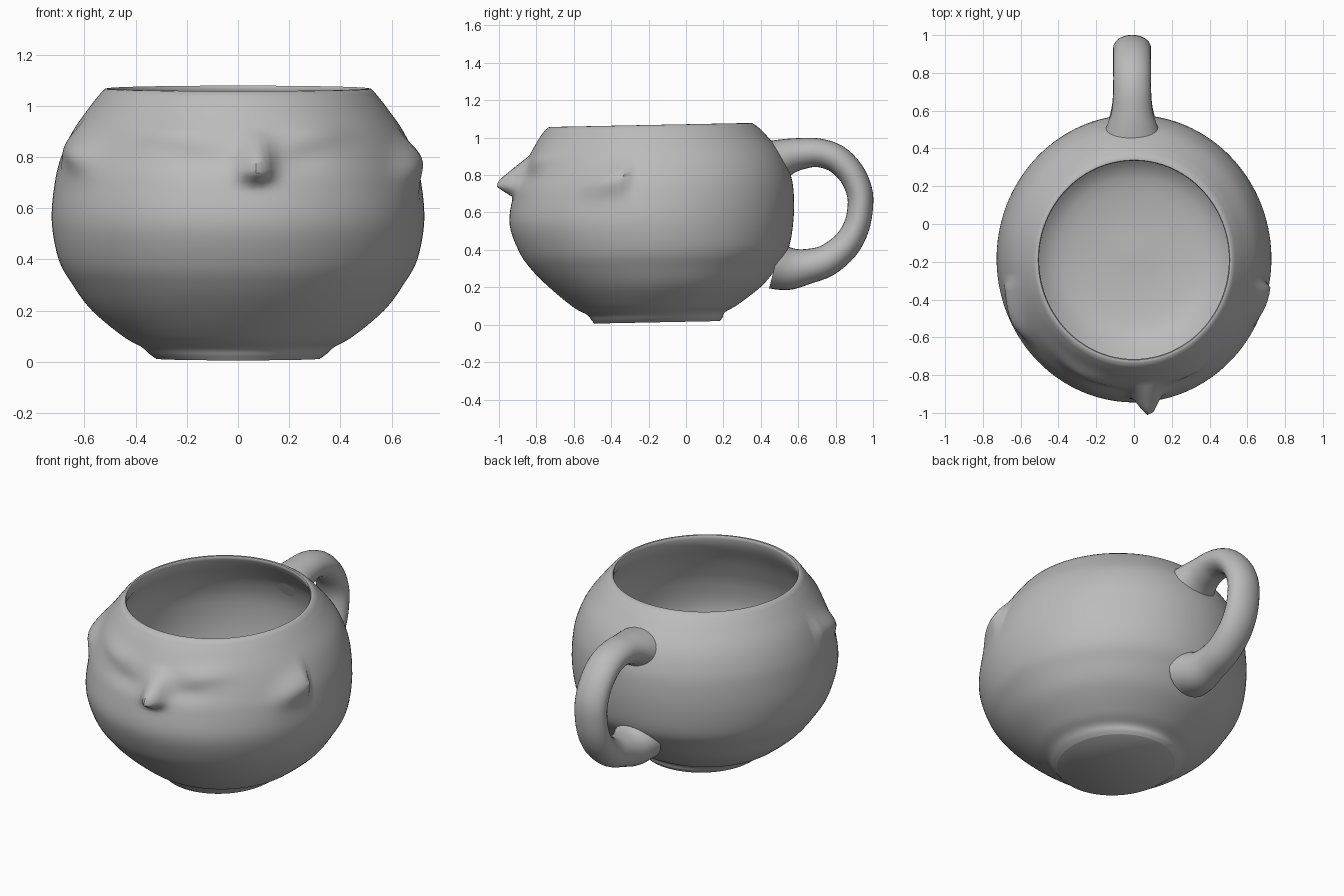
import bpy, bmesh
from math import sin, cos, pi, exp
from mathutils import Vector

if "Cube" in bpy.data.objects:
    bpy.data.objects.remove(bpy.data.objects["Cube"])

# Single clay colour
clay = bpy.data.materials.new("grey clay")
clay.use_nodes = True
colour = (0.5, 0.5, 0.5, 1)
clay.diffuse_color = colour
clay.node_tree.nodes["Principled BSDF"].inputs["Base Color"].default_value = colour


def smooth_rows(rows, steps):
    """Catmull-Rom interpolation through tuples of numbers."""
    pts = [Vector(r) for r in rows]
    out = []
    for i in range(len(pts) - 1):
        a, b = pts[max(i - 1, 0)], pts[i]
        c, d = pts[i + 1], pts[min(i + 2, len(pts) - 1)]
        for k in range(steps):
            t = k / steps
            out.append(0.5 * (2 * b + (c - a) * t + (2 * a - 5 * b + 4 * c - d) * t * t
                              + (3 * b - a - 3 * c + d) * t ** 3))
    return out + [pts[-1]]


def loft(name, rings, angle):
    """Skin a list of closed rings and cap both ends."""
    bm = bmesh.new()
    loops = [[bm.verts.new(p) for p in ring] for ring in rings]
    n = len(loops[0])
    for low, high in zip(loops, loops[1:]):
        for i in range(n):
            j = (i + 1) % n
            bm.faces.new((low[i], low[j], high[j], high[i]))
    bm.faces.new(loops[0][::-1])
    bm.faces.new(loops[-1])
    bmesh.ops.recalc_face_normals(bm, faces=bm.faces)
    mesh = bpy.data.meshes.new(name)
    bm.to_mesh(mesh)
    bm.free()
    obj = bpy.data.objects.new(name, mesh)
    bpy.context.collection.objects.link(obj)
    mesh.materials.append(clay)
    bpy.ops.object.select_all(action='DESELECT')
    obj.select_set(True)
    bpy.context.view_layer.objects.active = obj
    bpy.ops.object.shade_smooth_by_angle(angle=angle)
    return obj


# Pot outline: height, half width, front y, back y
outline = [
    (0.012, 0.32, -0.49, 0.18), (0.03, 0.345, -0.505, 0.195),
    (0.06, 0.38, -0.53, 0.21), (0.1, 0.45, -0.6, 0.28),
    (0.2, 0.57, -0.72, 0.41), (0.3, 0.645, -0.82, 0.49),
    (0.4, 0.7, -0.89, 0.55), (0.55, 0.727, -0.943, 0.575),
    (0.7, 0.715, -0.925, 0.575), (0.8, 0.69, -0.89, 0.555),
    (0.9, 0.645, -0.845, 0.51), (1.0, 0.575, -0.79, 0.43),
    (1.05, 0.535, -0.755, 0.38)]
rim = [(1.066, 0.52, -0.735, 0.355), (1.062, 0.503, -0.715, 0.335)]
wall = 0.06
lining = [(z, w - wall, f + wall, b - wall)
          for z, w, f, b in reversed(outline) if 0.15 < z < 1.02]
floor = [(0.13, 0.4, -0.55, 0.25), (0.1, 0.2, -0.35, 0.05), (0.1, 0.02, -0.17, -0.13)]

# Soft facial swellings: x, z, height, x spread, z spread
swellings = [(-0.61, 0.82, 0.045, 0.06, 0.07), (0.67, 0.79, 0.045, 0.05, 0.09),
             (0.3, 0.9, 0.02, 0.12, 0.05), (-0.25, 0.9, 0.02, 0.14, 0.05),
             (0.25, 0.8, -0.012, 0.09, 0.04), (-0.15, 0.8, -0.012, 0.1, 0.04)]


def face_height(x, z):
    h = sum(a * exp(-((x - cx) / sx) ** 2 - ((z - cz) / sz) ** 2)
            for cx, cz, a, sx, sz in swellings)
    # Nose ramps out downwards, then tucks back under its tip
    ramp = min((0.92 - z) / 0.13, (z - 0.695) / 0.06, 1)
    if ramp > 0:
        h += 0.112 * ramp * exp(-((x - 0.07) / 0.055) ** 2)
    return h


def pot_ring(row, outside, n=144):
    z, w, front, back = row
    mid, depth = (front + back) / 2, (back - front) / 2
    ring = []
    for i in range(n):
        a = 2 * pi * i / n
        x, y = w * cos(a), mid + depth * sin(a)
        if outside and sin(a) < -0.2:
            h = face_height(x, z)
            x, y = x + h * cos(a), y + h * sin(a)
        ring.append((x, y, z + 0.02 * (y + 0.2)))
    return ring


outer = smooth_rows(outline, 6)
inner = smooth_rows(rim + lining + floor, 3)
loft("pot_body", [pot_ring(r, True) for r in outer] + [pot_ring(r, False) for r in inner], 0.9)

# Handle path: y, z, half width, half thickness
path = [
    (0.47, 0.87, 0.155, 0.12), (0.53, 0.895, 0.13, 0.1), (0.6, 0.912, 0.108, 0.086),
    (0.7, 0.92, 0.1, 0.077), (0.8, 0.89, 0.1, 0.075), (0.88, 0.815, 0.1, 0.072),
    (0.925, 0.72, 0.1, 0.07), (0.932, 0.63, 0.1, 0.068), (0.91, 0.52, 0.1, 0.07),
    (0.85, 0.42, 0.1, 0.077), (0.75, 0.342, 0.1, 0.085), (0.64, 0.31, 0.105, 0.095),
    (0.55, 0.3, 0.125, 0.115), (0.475, 0.315, 0.15, 0.125)]
spine = smooth_rows(path, 4)
rings = []
for i, (y, z, w, t) in enumerate(spine):
    along = spine[min(i + 1, len(spine) - 1)] - spine[max(i - 1, 0)]
    across = Vector((0, -along[1], along[0])).normalized()
    rings.append([Vector((-0.01 + w * cos(2 * pi * k / 28), y, z))
                  + across * t * sin(2 * pi * k / 28) for k in range(28)])
loft("handle", rings, 0.9)
